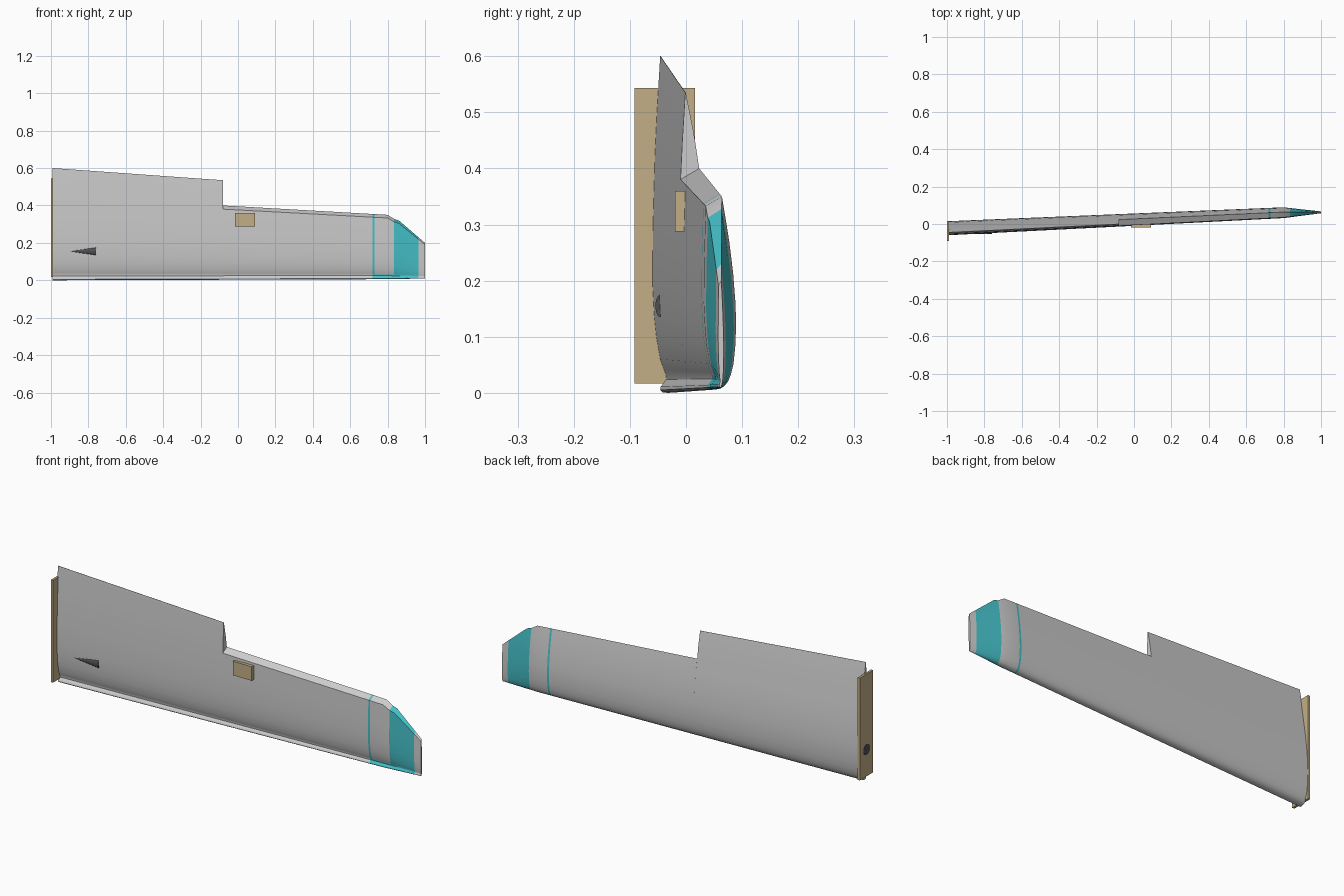
import bpy, bmesh, math
from mathutils import Matrix

if "Cube" in bpy.data.objects:
    bpy.data.objects.remove(bpy.data.objects["Cube"])


def material(name, rgb):
    m = bpy.data.materials.new(name)
    m.diffuse_color = (*rgb, 1)
    m.use_nodes = True
    m.node_tree.nodes["Principled BSDF"].inputs["Base Color"].default_value = m.diffuse_color
    return m


GREY = material("grey", (0.6, 0.6, 0.6))
CYAN = material("cyan", (0.06, 0.53, 0.58))
TAN = material("tan", (0.55, 0.43, 0.24))
DARK = material("dark", (0.08, 0.08, 0.09))

# Root airfoil as (z, y), y measured from the nose line
FRONT = [(.6, -.006), (.5, -.012), (.425, -.0155), (.3, -.019), (.2, -.02), (.14, -.017),
         (.1, -.013), (.06, -.006), (.04, .001), (.033, .004), (.024, .005), (.016, -.001),
         (.011, -.005), (.005, -.006), (.001, -.002)]
BACK = [(0, .008), (.002, .018), (.008, .028), (.018, .036), (.035, .043), (.06, .049),
        (.1, .053), (.15, .055), (.2, .0535), (.27, .048), (.34, .0395), (.4, .03),
        (.447, .022), (.52, .011), (.6, -.005)]
LIP = range(9, 15)


def at(stations, x):
    """Interpolate a station row at x."""
    for a, b in zip(stations, stations[1:]):
        if x <= b[0]:
            t = (x - a[0]) / (b[0] - a[0])
            return [p + (q - p) * t for p, q in zip(a, b)]
    return stations[-1]


def loft(name, profile, length, stations, extra=(), paint=None):
    """Skin the profile through stations of (x, z nose, z tail, y nose, thickness)."""
    bm = bmesh.new()
    xs = sorted({s[0] for s in stations} | set(extra))
    rings = []
    for x in xs:
        _, z0, z1, y0, k = at(stations, x)
        rings.append([bm.verts.new((x, y0 + k * y, z0 + z / length * (z1 - z0)))
                      for z, y in profile])
    n = len(profile)
    for r, (a, b) in enumerate(zip(rings, rings[1:])):
        mid = (xs[r] + xs[r + 1]) / 2
        for i in range(n):
            j = (i + 1) % n
            f = bm.faces.new((a[i], a[j], b[j], b[i]))
            f.material_index = int(bool(paint and paint(i, mid)))
    bm.faces.new(rings[0])
    bm.faces.new(rings[-1][::-1])
    return finish(name, bm, (GREY, CYAN))


def finish(name, bm, mats, smooth=True):
    bmesh.ops.recalc_face_normals(bm, faces=bm.faces[:])
    me = bpy.data.meshes.new(name)
    bm.to_mesh(me)
    bm.free()
    for m in mats:
        me.materials.append(m)
    ob = bpy.data.objects.new(name, me)
    bpy.context.collection.objects.link(ob)
    if smooth:
        bpy.ops.object.select_all(action='DESELECT')
        ob.select_set(True)
        bpy.context.view_layer.objects.active = ob
        bpy.ops.object.shade_smooth_by_angle(angle=math.radians(30))
    return ob


def box(name, lo, hi):
    bm = bmesh.new()
    size = [b - a for a, b in zip(lo, hi)]
    mid = [(a + b) / 2 for a, b in zip(lo, hi)]
    bmesh.ops.create_cube(bm, size=1, matrix=Matrix.Translation(mid) @ Matrix.Diagonal((*size, 1)))
    return finish(name, bm, [TAN], False)


def cone(name, r1, r2, depth, matrix):
    bm = bmesh.new()
    bmesh.ops.create_cone(bm, cap_ends=True, segments=24, radius1=r1, radius2=r2,
                          depth=depth, matrix=matrix)
    return finish(name, bm, [DARK])


# Inner wing, full chord with sharp trailing edge
loft("inner_wing", FRONT + BACK, .6,
     [(-.992, 0, .6, -.04, 1), (-.08, .003, .535, .004, .89)])


# Outer wing, cut off at the hinge line, with painted bands and tapered tip
def paint(i, x):
    band = .72 < x < .73 or .835 < x < .965
    return band or (i in LIP and .72 < x < .965)


loft("outer_wing", FRONT[2:] + BACK[:-2], .447,
     [(-.08, .003, .40, .004, .89), (.8, .006, .35, .047, .77), (.835, .007, .328, .049, .66),
      (.86, .007, .32, .051, .575), (1, .01, .2, .06, .13)],
     (.3, .72, .73, .965), lambda i, x: paint(i + 2, x))

# Root plate and small hinge block
box("root_plate", (-1, -.092, .017), (-.988, .016, .543))
box("hinge_block", (-.015, -.02, .288), (.092, -.002, .36))

# Dark round socket on the root plate
cone("root_socket", .027, .027, .01,
     Matrix.Translation((-.996, -.04, .155)) @ Matrix.Rotation(math.pi / 2, 4, 'Y'))

# Pointed fairing on the front surface
cone("pointed_fairing", .02, .001, .14,
     Matrix.Translation((-.83, -.049, .155)) @ Matrix.Rotation(.05, 4, 'Z')
     @ Matrix.Diagonal((1, .45, 1, 1)) @ Matrix.Rotation(-math.pi / 2, 4, 'Y'))
